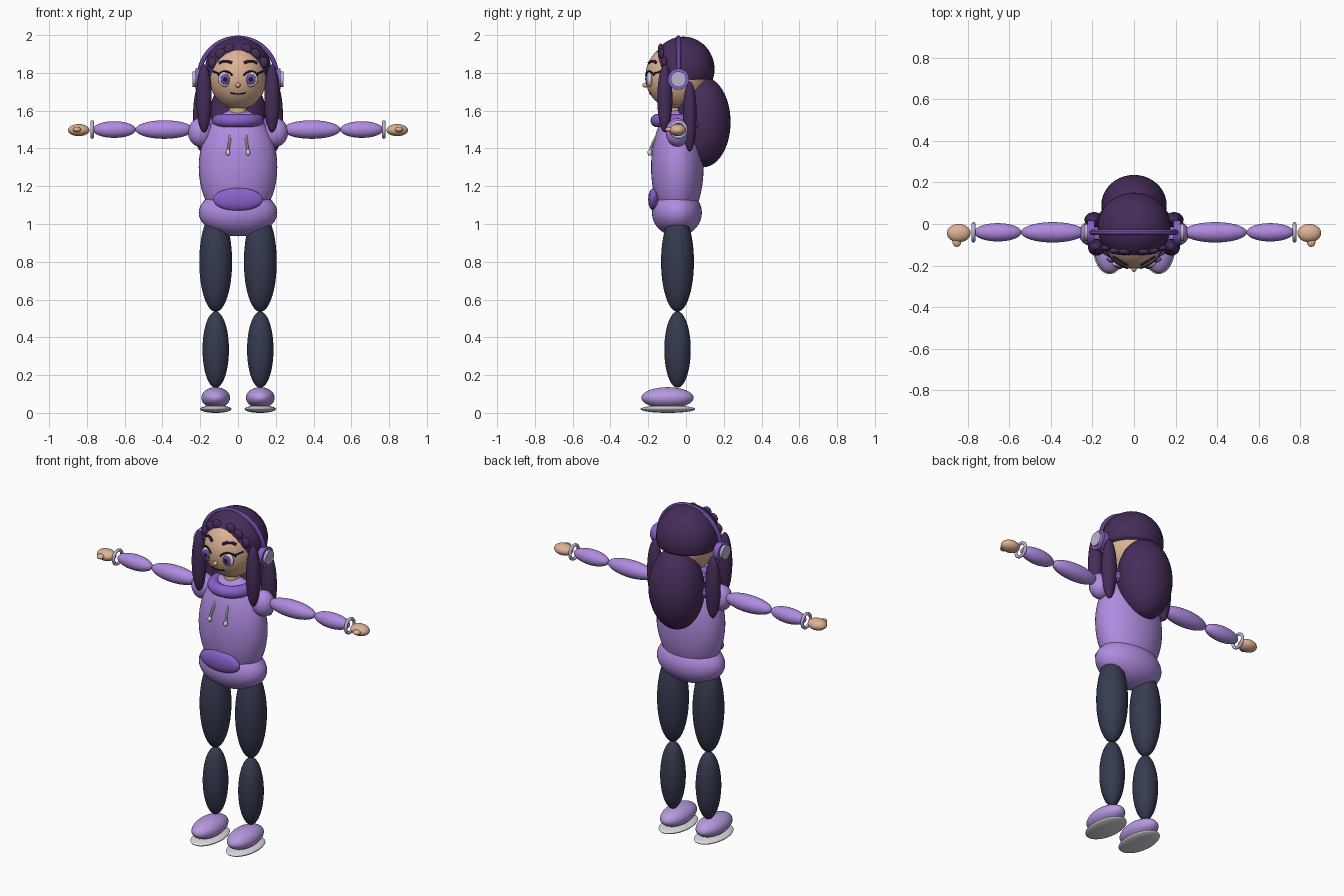
import bpy
from math import sin, cos, pi, sqrt

cube = bpy.data.objects.get("Cube")
if cube:
    bpy.data.objects.remove(cube, do_unlink=True)


def material(name, r, g, b):
    m = bpy.data.materials.new(name)
    m.use_nodes = True
    m.diffuse_color = (r, g, b, 1)
    bsdf = next(n for n in m.node_tree.nodes if n.type == "BSDF_PRINCIPLED")
    bsdf.inputs["Base Color"].default_value = (r, g, b, 1)
    return m


LILAC = material("hoodie lilac", .43, .26, .75)
PURPLE = material("trim purple", .25, .12, .6)
HAIR = material("dark violet hair", .06, .026, .1)
NAVY = material("legging navy", .036, .044, .08)
SKIN = material("skin", .73, .45, .3)
WHITE = material("off white", .72, .7, .74)
SHOE = material("shoe lilac", .47, .32, .74)
PAD = material("pale lilac grey", .52, .46, .66)
IRIS = material("iris violet", .16, .08, .42)
DARK = material("near black", .015, .01, .03)


def finish(name, mat):
    ob = bpy.context.object
    ob.name = name
    ob.data.materials.clear()
    ob.data.materials.append(mat)
    bpy.ops.object.shade_smooth_by_angle()
    return ob


def ball(name, mat, loc, radii):
    bpy.ops.mesh.primitive_uv_sphere_add(segments=40, ring_count=24, location=loc)
    ob = bpy.context.object
    for v in ob.data.vertices:
        v.co = [c * r for c, r in zip(v.co, radii)]
    return finish(name, mat)


def ring(name, mat, loc, major, minor, turn=(0, 0, 0)):
    bpy.ops.mesh.primitive_torus_add(major_segments=40, minor_segments=14, location=loc,
                                     rotation=turn, major_radius=major, minor_radius=minor)
    return finish(name, mat)


def rod(name, mat, loc, radius, depth, turn=(0, 0, 0)):
    bpy.ops.mesh.primitive_cylinder_add(vertices=32, radius=radius, depth=depth,
                                        location=loc, rotation=turn)
    return finish(name, mat)


def tube(name, mat, points, radius):
    cu = bpy.data.curves.new(name, "CURVE")
    cu.dimensions = "3D"
    cu.bevel_depth = radius
    cu.bevel_resolution = 3
    cu.use_fill_caps = True
    sp = cu.splines.new("POLY")
    sp.points.add(len(points) - 1)
    for p, co in zip(sp.points, points):
        p.co = (*co, 1)
    ob = bpy.data.objects.new(name, cu)
    bpy.context.collection.objects.link(ob)
    bpy.ops.object.select_all(action="DESELECT")
    ob.select_set(True)
    bpy.context.view_layer.objects.active = ob
    bpy.ops.object.convert(target="MESH")
    return finish(name, mat)


def front_y(center, radii, x, z):
    """Front surface depth of an ellipsoid at x, z."""
    k = 1 - ((x - center[0]) / radii[0]) ** 2 - ((z - center[2]) / radii[2]) ** 2
    return center[1] - radii[1] * sqrt(max(k, 0))


HEAD = (0, -.05, 1.78), (.152, .165, .175)
CAP = (0, -.015, 1.82), (.175, .166, .172)


def on_face(x, z):
    return (x, front_y(*HEAD, x, z), z)


# Torso and hoodie
ball("hoodie_body", LILAC, (0, -.046, 1.3), (.208, .139, .31))
ball("hoodie_hem", LILAC, (0, -.048, 1.06), (.208, .132, .125))
ball("front_pocket", PURPLE, (0, -.17, 1.13), (.132, .03, .061))
ring("collar", PURPLE, (0, -.05, 1.547), .103, .035)
tube("hood_roll", PURPLE, [(.155 * cos(a), .085 * sin(a), 1.53)
                           for a in [pi * i / 16 for i in range(17)]], .032)

# Head and face
rod("neck", SKIN, (0, -.05, 1.6), .048, .16)
ball("head", SKIN, *HEAD)
ball("nose", SKIN, (0, -.215, 1.735), (.013, .016, .013))
tube("mouth", DARK, [on_face(x / 100, 1.688 + x * x * .0004) for x in range(-4, 5)], .004)

# Hair cap, open underneath
cap = ball("hair_cap", HAIR, *CAP)
bpy.ops.object.mode_set(mode="EDIT")
bpy.ops.mesh.select_all(action="SELECT")
bpy.ops.mesh.bisect(plane_co=(0, 0, 1.765), plane_no=(0, 0, 1), clear_inner=True, use_fill=True)
bpy.ops.object.mode_set(mode="OBJECT")
ball("back_hair", HAIR, (0, .09, 1.54), (.157, .146, .24))

# Headphone band
tube("headband", PURPLE, [(.205 * cos(a), -.04, 1.78 + .205 * sin(a))
                          for a in [pi * i / 32 for i in range(33)]], .013)

for s, side in ((1, "left"), (-1, "right")):
    def both(name):
        return side + "_" + name

    # Hair locks and fringe
    ball(both("front_lock"), HAIR, (s * .18, -.112, 1.665), (.041, .04, .18))
    ball(both("rear_lock"), HAIR, (s * .193, .02, 1.57), (.045, .037, .185))
    for x, z in ((.045, 1.925), (.09, 1.9), (.13, 1.855)):
        ball(both("fringe"), HAIR, (s * x, front_y(*CAP, x, z) + .006, z), (.03, .016, .03))

    # Headphone cups
    rod(both("ear_cup"), PURPLE, (s * .207, -.04, 1.767), .056, .034, (0, pi / 2, 0))
    rod(both("ear_plate"), PAD, (s * .22, -.04, 1.767), .041, .04, (0, pi / 2, 0))

    # Eyes, lashes and brows
    ex, ez = s * .068, 1.766
    ball(both("eye_white"), WHITE, (ex, -.192, ez), (.037, .016, .04))
    ball(both("iris"), IRIS, (ex, -.203, ez), (.026, .01, .028))
    ball(both("pupil"), DARK, (ex, -.21, ez), (.012, .006, .013))
    lash = [on_face(s * (.068 + .042 * cos(a)), 1.766 + .042 * sin(a))
            for a in [pi * (.15 + .07 * i) for i in range(11)]]
    tube(both("lash"), DARK, lash, .005)
    tube(both("lash_tip"), DARK, [on_face(s * .1, 1.795), on_face(s * .13, 1.808)], .005)
    tube(both("brow"), HAIR, [on_face(s * x, z) for x, z in
                              ((.033, 1.852), (.055, 1.862), (.078, 1.862), (.098, 1.852))], .008)

    # Drawstrings
    tube(both("drawstring"), WHITE, [(s * .04, -.145, 1.485), (s * .046, -.175, 1.43),
                                     (s * .053, -.192, 1.385)], .007)
    ball(both("drawstring_tip"), WHITE, (s * .053, -.192, 1.378), (.012, .012, .016))

    # Arms and hands
    ball(both("shoulder"), LILAC, (s * .2, -.045, 1.485), (.065, .062, .075))
    ball(both("upper_arm"), LILAC, (s * .39, -.04, 1.5), (.153, .049, .049))
    ball(both("forearm"), LILAC, (s * .655, -.04, 1.5), (.114, .044, .044))
    ring(both("bracelet"), PAD, (s * .772, -.04, 1.5), .04, .009, (0, pi / 2, 0))
    ball(both("hand"), SKIN, (s * .843, -.044, 1.497), (.057, .044, .032))
    ball(both("thumb"), SKIN, (s * .852, -.086, 1.5), (.021, .024, .014))

    # Legs and shoes
    ball(both("thigh"), NAVY, (s * .118, -.045, .8), (.087, .087, .265))
    ball(both("calf"), NAVY, (s * .118, -.045, .335), (.07, .07, .202))
    ball(both("shoe"), SHOE, (s * .118, -.098, .08), (.076, .138, .056))
    ball(both("sole"), WHITE, (s * .118, -.096, .02), (.083, .145, .02))
